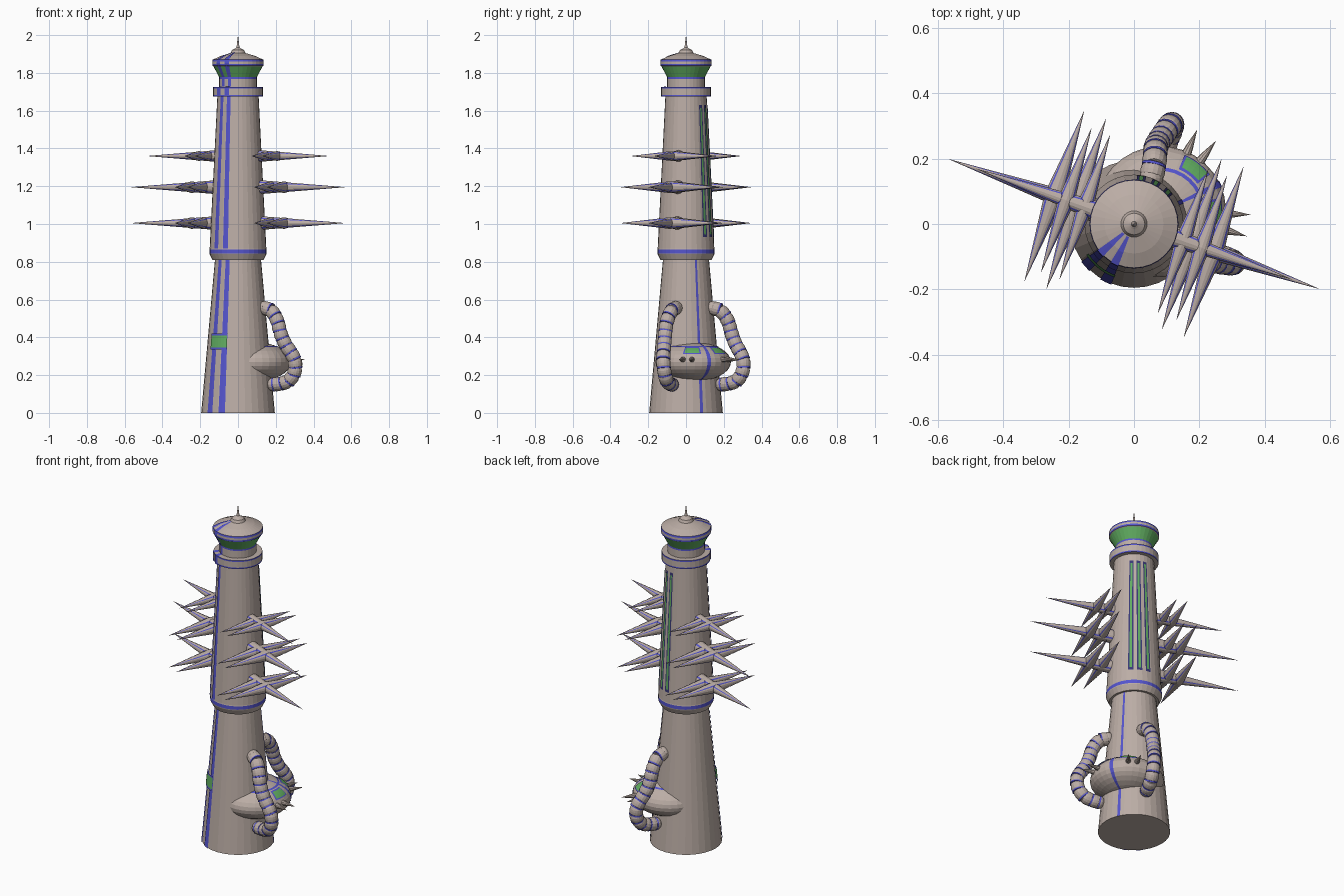
import bpy, bmesh
from math import sin, cos, pi, radians, sqrt
from mathutils import Matrix, Vector

if "Cube" in bpy.data.objects:
    bpy.data.objects.remove(bpy.data.objects["Cube"])

BODY, BLUE, GREEN, DARK = range(4)
MATS = []
for n, c in (("stone", (0.50, 0.42, 0.38, 1)), ("blue_trim", (0.09, 0.09, 0.62, 1)),
             ("green_glass", (0.12, 0.42, 0.12, 1)), ("dark_recess", (0.04, 0.04, 0.18, 1))):
    m = bpy.data.materials.new(n)
    m.diffuse_color = c
    m.use_nodes = True
    m.node_tree.nodes["Principled BSDF"].inputs["Base Color"].default_value = m.diffuse_color
    MATS.append(m)


def lathe(bm, prof, mats=BODY, sides=32, M=Matrix(), arc=None):
    """Revolve (radius, z) points; arc=(start, end) in degrees makes a partial strip."""
    a0, a1 = arc or (0, 360)
    count = sides if arc is None else sides + 1
    rings = []
    for r, z in prof:
        if r < 1e-6:
            rings.append([bm.verts.new(M @ Vector((0, 0, z)))])
            continue
        ring = []
        for i in range(count):
            a = radians(a0 + (a1 - a0) * i / sides)
            ring.append(bm.verts.new(M @ Vector((r * cos(a), r * sin(a), z))))
        rings.append(ring)
    for k, (lo, hi) in enumerate(zip(rings, rings[1:])):
        for i in range(sides):
            j = (i + 1) % count
            q = [lo[i % len(lo)], lo[j % len(lo)], hi[j % len(hi)], hi[i % len(hi)]]
            q = list(dict.fromkeys(q))
            if len(q) > 2:
                f = bm.faces.new(q)
                f.material_index = mats if isinstance(mats, int) else mats[k]


def done(name, bm):
    me = bpy.data.meshes.new(name)
    bm.to_mesh(me)
    bm.free()
    for m in MATS:
        me.materials.append(m)
    ob = bpy.data.objects.new(name, me)
    bpy.context.collection.objects.link(ob)
    return ob


def aim(pos, d):
    return Matrix.Translation(pos) @ Vector(d).to_track_quat('Z', 'Y').to_matrix().to_4x4()


def grow(prof, e):
    return [(r + e, z) for r, z in prof]


def lower_r(z):
    return 0.195 - 0.09 * z


def upper_r(z):
    return 0.15 - 0.05 * (z - 0.87)


# Tower shaft
bm = bmesh.new()
lathe(bm, [(0, 0), (0.195, 0), (lower_r(0.82), 0.82)])
done("lower_shaft", bm)
bm = bmesh.new()
lathe(bm, [(0, 0.81), (0.135, 0.81), (0.15, 0.84), (0.151, 0.845), (0.151, 0.865), (0.15, 0.87), (0.109, 1.68)],
      [BODY, BODY, BODY, BLUE, BODY, BODY])
done("upper_shaft", bm)

# Collar, lantern and cap
bm = bmesh.new()
lathe(bm, [(0.105, 1.675), (0.132, 1.675), (0.132, 1.683), (0.132, 1.717), (0.132, 1.725), (0.1, 1.725),
           (0.1, 1.768), (0.1, 1.777), (0.13, 1.835), (0.135, 1.838), (0.136, 1.848), (0.136, 1.86),
           (0.134, 1.87), (0.09, 1.89), (0.04, 1.905), (0.033, 1.92), (0.015, 1.93), (0.008, 1.935), (0, 2.0)],
      [BODY, BLUE, BODY, BLUE, BODY, BODY, BLUE, GREEN, BODY, BLUE, BODY, BLUE] + [BODY] * 6)
done("lantern_head", bm)

# Twin stripes running up the front left of the tower and over the cap
bm = bmesh.new()
runs = ([(0.195, 0), (lower_r(0.81), 0.81)], [(0.15, 0.87), (0.109, 1.675)],
        [(0.11, 1.674), (0.132, 1.674), (0.132, 1.726), (0.1, 1.728), (0.1, 1.777), (0.13, 1.835),
         (0.136, 1.85), (0.134, 1.872), (0.09, 1.893), (0.04, 1.907)])
for az in (-139, -116):
    for run in runs:
        lathe(bm, grow(run, 0.003), BLUE, 2, arc=(az - 5.5, az + 5.5))
done("front_stripes", bm)

# Doorway and its green awning
bm = bmesh.new()
lathe(bm, grow([(lower_r(0.335), 0.335), (lower_r(0.345), 0.345), (lower_r(0.41), 0.41),
                (lower_r(0.42), 0.42)], 0.009), [BLUE, GREEN, BLUE], 6, arc=(-147, -110))
done("door_awning", bm)

# Seam at the back, above and below the pod
AX = 25
bm = bmesh.new()
for z0, z1 in ((0, 0.25), (0.3, 0.81)):
    lathe(bm, [(lower_r(z0) + 0.002, z0), (lower_r(z1) + 0.002, z1)], BLUE, 1, arc=(AX - 2.5, AX + 2.5))
done("back_seam", bm)

# Tall slot windows
bm = bmesh.new()
for az in (43, 62, 81):
    for z0, z1, w, e, m in ((0.93, 1.63, 5.5, 0.002, DARK), (0.945, 1.615, 2.6, 0.003, GREEN)):
        lathe(bm, [(upper_r(z0) + e, z0), (upper_r(z1) + e, z1)], m, 2, arc=(az - w, az + w))
done("slot_windows", bm)

# Spike clusters: one long cone with two crossing double cones per level, both sides
for level, (z, s) in enumerate(((1.005, 1), (1.195, 1), (1.36, 0.85))):
    for side, ang in (("right", -19.3), ("left", 160.7)):
        bm = bmesh.new()
        d = Vector((cos(radians(ang)), sin(radians(ang)), 0))
        cross = Vector((-d.y, d.x, 0))
        h = 0.277 * s
        parts = [(aim(Vector((0, 0, z)), d), [(0, 0.08), (0.04 * s, 0.08), (0, 0.603 * s)])]
        for dist in (0.187, 0.258):
            parts.append((aim(d * dist * s + Vector((0, 0, z)), cross), [(0, -h), (0.031 * s, 0), (0, h)]))
        for M, prof in parts:
            lathe(bm, prof, sides=16, M=M)
            for a in range(45, 360, 90):
                lathe(bm, [(r + 0.0012 if r else 0, t) for r, t in prof if r or abs(t) > 0.1],
                      BLUE, 1, M, (a - 7, a + 7))
        done(f"{side}_spikes_{level + 1}", bm)

# Pod: squashed sphere sunk into the tower, with windows and trim
PR, PH = 0.2, 0.105
C = Vector((0.09 * cos(radians(AX)), 0.09 * sin(radians(AX)), 0.27))
P = Matrix.Translation(C) @ Matrix.Rotation(radians(AX), 4, 'Z')


def shell(l0, l1, n, e=0.0):
    lats = [radians(l0 + (l1 - l0) * i / n) for i in range(n + 1)]
    return [(max(0, (PR + e) * cos(t)), (PH + e) * sin(t)) for t in lats]


bm = bmesh.new()
lathe(bm, shell(-90, 90, 16), BODY, 32, P)
lathe(bm, shell(-88, 88, 16, 0.002), BLUE, 1, P, (-3, 3))
lathe(bm, shell(48, 52, 1, 0.002), BLUE, 16, P, (-90, 90))
for a in (-27, 27):
    lathe(bm, shell(22, 46, 4, 0.003), BLUE, 4, P, (a - 15, a + 15))
    lathe(bm, shell(25, 43, 4, 0.0045), GREEN, 4, P, (a - 12.5, a + 12.5))
done("pod", bm)
bm = bmesh.new()
for a in (-41, -27, 27, 41):
    d = Vector((cos(radians(a + AX)), sin(radians(a + AX)), 0))
    lathe(bm, [(0, 0.17), (0.018, 0.17), (0.012, 0.215), (0, 0.275)], BODY, 10,
          aim(C + Vector((0, 0, 0.012)), d))
done("pod_spikes", bm)

# Ribbed hoses, mirrored across the pod's axis
PATH = [Vector(p) for p in ((0.14, -0.055, 0.555), (0.175, -0.075, 0.545), (0.208, -0.1, 0.49),
                            (0.225, -0.11, 0.42), (0.255, -0.115, 0.355), (0.298, -0.12, 0.29),
                            (0.302, -0.115, 0.22), (0.265, -0.1, 0.165), (0.19, -0.075, 0.15))]


def smooth_path(pts, n):
    pts = [2 * pts[0] - pts[1]] + pts + [2 * pts[-1] - pts[-2]]
    fine = []
    for a, b, c, d in zip(pts, pts[1:], pts[2:], pts[3:]):
        for i in range(20):
            t = i / 20
            fine.append(0.5 * (2 * b + (c - a) * t + (2 * a - 5 * b + 4 * c - d) * t * t
                               + (3 * b - a - 3 * c + d) * t ** 3))
    fine.append(pts[-2])
    run = [0]
    for a, b in zip(fine, fine[1:]):
        run.append(run[-1] + (b - a).length)
    return [fine[min(range(len(run)), key=lambda k: abs(run[k] - run[-1] * i / n))] for i in range(n + 1)]


t2 = radians(2 * 24)
FLIP = Matrix(((cos(t2), sin(t2), 0), (sin(t2), -cos(t2), 0), (0, 0, 1)))
for name, F in (("right_hose", Matrix.Identity(3)), ("left_hose", FLIP)):
    bm = bmesh.new()
    pts = [F @ p for p in smooth_path(PATH, 13)]
    for a, b in zip(pts, pts[1:]):
        L = (b - a).length
        M = aim(a, b - a)
        lathe(bm, [(0, -0.008), (0.031, -0.006), (0.037, 0.2 * L), (0.038, 0.5 * L), (0.037, 0.8 * L),
                   (0.031, L + 0.006), (0, L + 0.008)], BODY, 16, M)
        lathe(bm, [(0.03, L - 0.005), (0.037, L - 0.004), (0.037, L + 0.004), (0.03, L + 0.005)], BLUE, 16, M)
    # Rounded ends
    for p in (pts[0], pts[-1]):
        lathe(bm, [(0.037 * sin(k * pi / 8), -0.037 * cos(k * pi / 8)) if 0 < k < 8 else (0, 0.037 * (k / 4 - 1))
                   for k in range(9)], BODY, 16, Matrix.Translation(p))
    done(name, bm)
